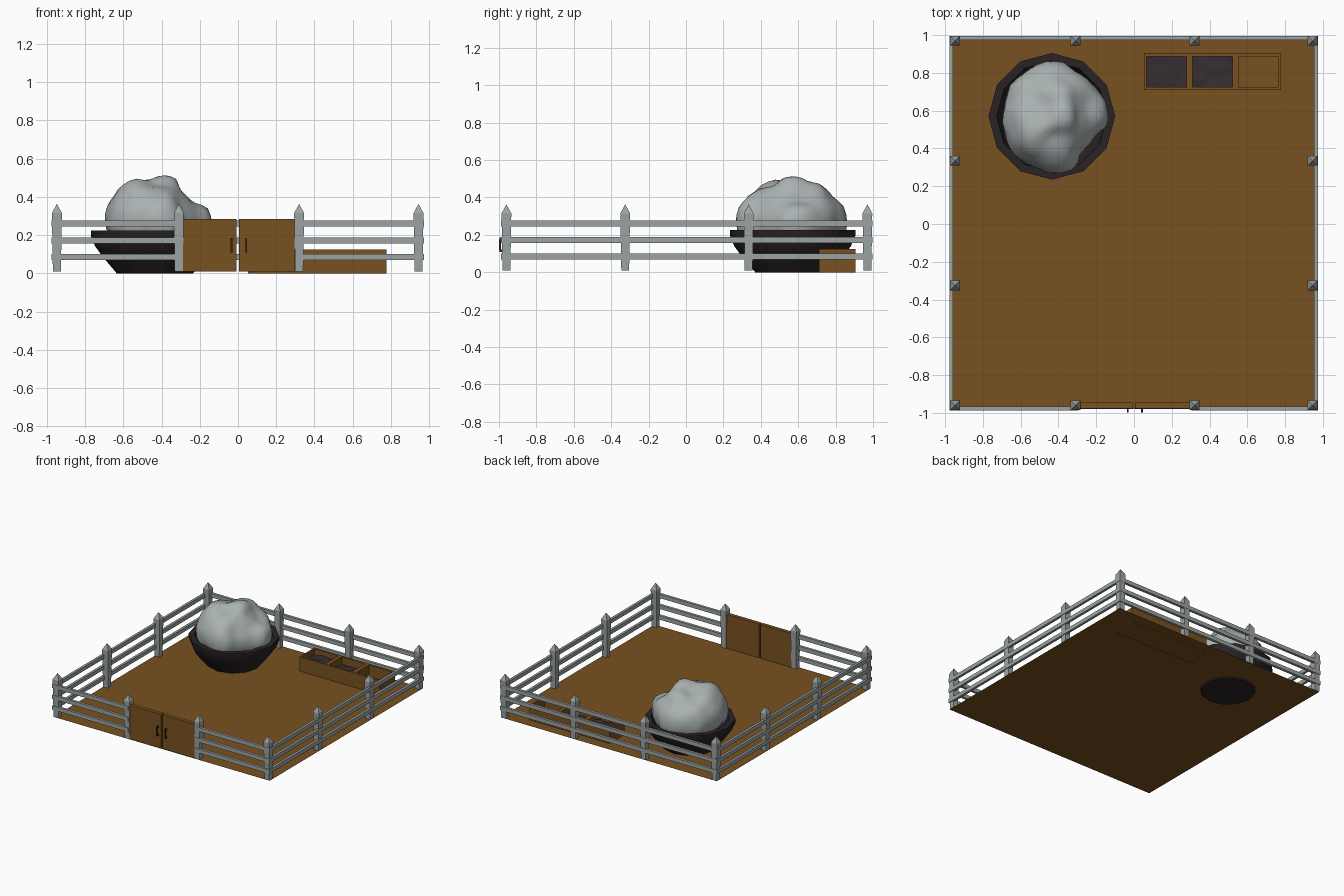
import bpy, bmesh, math, random
from mathutils import Vector, noise

if "Cube" in bpy.data.objects:
    bpy.data.objects.remove(bpy.data.objects["Cube"])

def mat(name, r, g, b):
    m = bpy.data.materials.new(name)
    m.diffuse_color = (r, g, b, 1)
    m.use_nodes = True
    m.node_tree.nodes["Principled BSDF"].inputs["Base Color"].default_value = m.diffuse_color
    return m

WOOD = mat("brown_wood", 0.185, 0.083, 0.015)
FENCE = mat("grey_fence", 0.33, 0.37, 0.36)
PALE = mat("pale_grey", 0.40, 0.44, 0.44)
DARK = mat("dark_tub", 0.022, 0.016, 0.018)
FEED = mat("dark_feed", 0.038, 0.027, 0.031)
METAL = mat("dark_brown", 0.04, 0.02, 0.01)

def finish(name, bm, material, smooth=None):
    bmesh.ops.recalc_face_normals(bm, faces=bm.faces)
    me = bpy.data.meshes.new(name)
    bm.to_mesh(me)
    bm.free()
    me.materials.append(material)
    ob = bpy.data.objects.new(name, me)
    bpy.context.collection.objects.link(ob)
    if smooth:
        bpy.context.view_layer.objects.active = ob
        bpy.ops.object.select_all(action='DESELECT')
        ob.select_set(True)
        bpy.ops.object.shade_smooth_by_angle(angle=math.radians(smooth))
    return ob

def add_box(bm, x0, x1, y0, y1, z0, z1):
    vs = bmesh.ops.create_cube(bm, size=1)["verts"]
    for v in vs:
        v.co = Vector((x1 if v.co.x > 0 else x0, y1 if v.co.y > 0 else y0, z1 if v.co.z > 0 else z0))

def box(name, material, *dims):
    bm = bmesh.new()
    add_box(bm, *dims)
    return finish(name, bm, material)

# yard floor: a single sheet
bm = bmesh.new()
bm.faces.new([bm.verts.new((x, y, 0.009)) for x, y in
              ((-0.97, -0.98), (0.97, -0.98), (0.97, 0.99), (-0.97, 0.99))])
floor = finish("yard_floor", bm, WOOD)

# fence posts: slightly flared square shafts with pointed caps
def post(x, y):
    bm = bmesh.new()
    rings = []
    for h, z in ((0.021, 0.01), (0.026, 0.315)):
        rings.append([bm.verts.new((x + sx * h, y + sy * h, z))
                      for sx, sy in ((-1, -1), (1, -1), (1, 1), (-1, 1))])
    tip = bm.verts.new((x, y, 0.363))
    bm.faces.new(rings[0])
    for i in range(4):
        j = (i + 1) % 4
        bm.faces.new((rings[0][i], rings[0][j], rings[1][j], rings[1][i]))
        bm.faces.new((rings[1][i], rings[1][j], tip))
    finish("fence_post", bm, FENCE)

YF, YB = -0.96, 0.97
for x in (-0.948, -0.31, 0.32, 0.945):
    post(x, YF)
    post(x, YB)
for y in (-0.325, 0.335):
    post(-0.948, y)
    post(0.945, y)

# three rails along each side, with a gap for the gate
for z in (0.085, 0.172, 0.26):
    z0, z1 = z - 0.016, z + 0.016
    box("back_rail", FENCE, -0.977, 0.973, 0.975, 0.996, z0, z1)
    box("front_rail_left", FENCE, -0.977, -0.295, -0.988, -0.967, z0, z1)
    box("front_rail_right", FENCE, 0.305, 0.973, -0.988, -0.967, z0, z1)
    box("left_rail", FENCE, -0.977, -0.957, -0.986, 0.995, z0, z1)
    box("right_rail", FENCE, 0.953, 0.973, -0.986, 0.995, z0, z1)

# double gate with pull handles
for x0, x1, hx in ((-0.29, -0.007, -0.033), (0.005, 0.297, 0.043)):
    box("gate_panel", WOOD, x0, x1, -0.976, -0.945, 0.01, 0.285)
    bm = bmesh.new()
    add_box(bm, hx - 0.005, hx + 0.005, -0.999, -0.990, 0.118, 0.176)
    add_box(bm, hx - 0.005, hx + 0.005, -0.996, -0.974, 0.108, 0.122)
    add_box(bm, hx - 0.005, hx + 0.005, -0.996, -0.974, 0.172, 0.186)
    finish("gate_handle", bm, METAL)

# round tub, a twelve-sided lathe
CX, CY = -0.435, 0.57
profile = [(0.2, 0.0), (0.272, 0.085), (0.312, 0.14), (0.335, 0.195), (0.335, 0.225),
           (0.292, 0.225), (0.285, 0.19), (0.25, 0.12), (0.19, 0.05)]
bm = bmesh.new()
rings = [[bm.verts.new((CX + r * math.cos(math.tau * i / 12), CY + r * math.sin(math.tau * i / 12), z))
          for i in range(12)] for r, z in profile]
for a, b in zip(rings, rings[1:]):
    for i in range(12):
        j = (i + 1) % 12
        bm.faces.new((a[i], a[j], b[j], b[i]))
bm.faces.new(rings[0])
bm.faces.new(rings[-1])
finish("tub", bm, DARK, 35)

# lumpy heap in the tub: a sphere pulled towards listed knolls and hollows
C = Vector((-0.42, 0.56, 0.27))
knolls = [(-0.385, 0.565, 0.522), (-0.60, 0.56, 0.468), (-0.585, 0.42, 0.45), (-0.39, 0.35, 0.45),
          (-0.44, 0.74, 0.455), (-0.135, 0.60, 0.28), (-0.44, 0.865, 0.27), (-0.695, 0.56, 0.32),
          (-0.39, 0.265, 0.29), (-0.62, 0.775, 0.29), (-0.63, 0.36, 0.29), (-0.25, 0.77, 0.29),
          (-0.235, 0.42, 0.29), (-0.27, 0.57, 0.40), (-0.47, 0.60, 0.455), (-0.40, 0.45, 0.435),
          (-0.28, 0.44, 0.37), (-0.42, 0.56, 0.08)]
pulls = [((Vector(k) - C).normalized(), (Vector(k) - C).length) for k in knolls]
bm = bmesh.new()
bmesh.ops.create_icosphere(bm, subdivisions=4, radius=1)
for v in bm.verts:
    d = v.co.normalized()
    w = [math.exp(22 * (d.dot(k) - 1)) for k, _ in pulls]
    r = (0.04 * 0.22 + sum(a * p[1] for a, p in zip(w, pulls))) / (0.04 + sum(w))
    v.co = C + d * (r + 0.008 * noise.noise(d * 4))
finish("heap", bm, PALE, 60)

# feeding trough with three bays
bm = bmesh.new()
X0, X1, Y0, Y1, H = 0.053, 0.777, 0.71, 0.905, 0.125
bays = [(0.067, 0.278), (0.31, 0.521), (0.553, 0.763)]
add_box(bm, X0, X1, Y0, Y1, 0.0, 0.02)
add_box(bm, X0, X1, Y0, 0.726, 0.02, H)
add_box(bm, X0, X1, 0.888, Y1, 0.02, H)
edges = [X0] + [e for b in bays for e in b] + [X1]
for a, b in zip(edges[::2], edges[1::2]):
    add_box(bm, a, b, 0.726, 0.888, 0.02, H)
finish("trough", bm, WOOD)

# uneven feed in two of the bays
random.seed(3)
for (a, b), level in zip(bays[:2], (0.08, 0.065)):
    bm = bmesh.new()
    bmesh.ops.create_grid(bm, x_segments=8, y_segments=6, size=0.5)
    for v in bm.verts:
        v.co = Vector(((a + b) / 2 + v.co.x * (b - a), 0.807 + v.co.y * 0.162,
                       level + random.uniform(-0.008, 0.008)))
    feed = finish("feed", bm, FEED, 60)
    if feed.data.polygons[0].normal.z < 0:
        feed.data.flip_normals()
if floor.data.polygons[0].normal.z < 0:
    floor.data.flip_normals()
